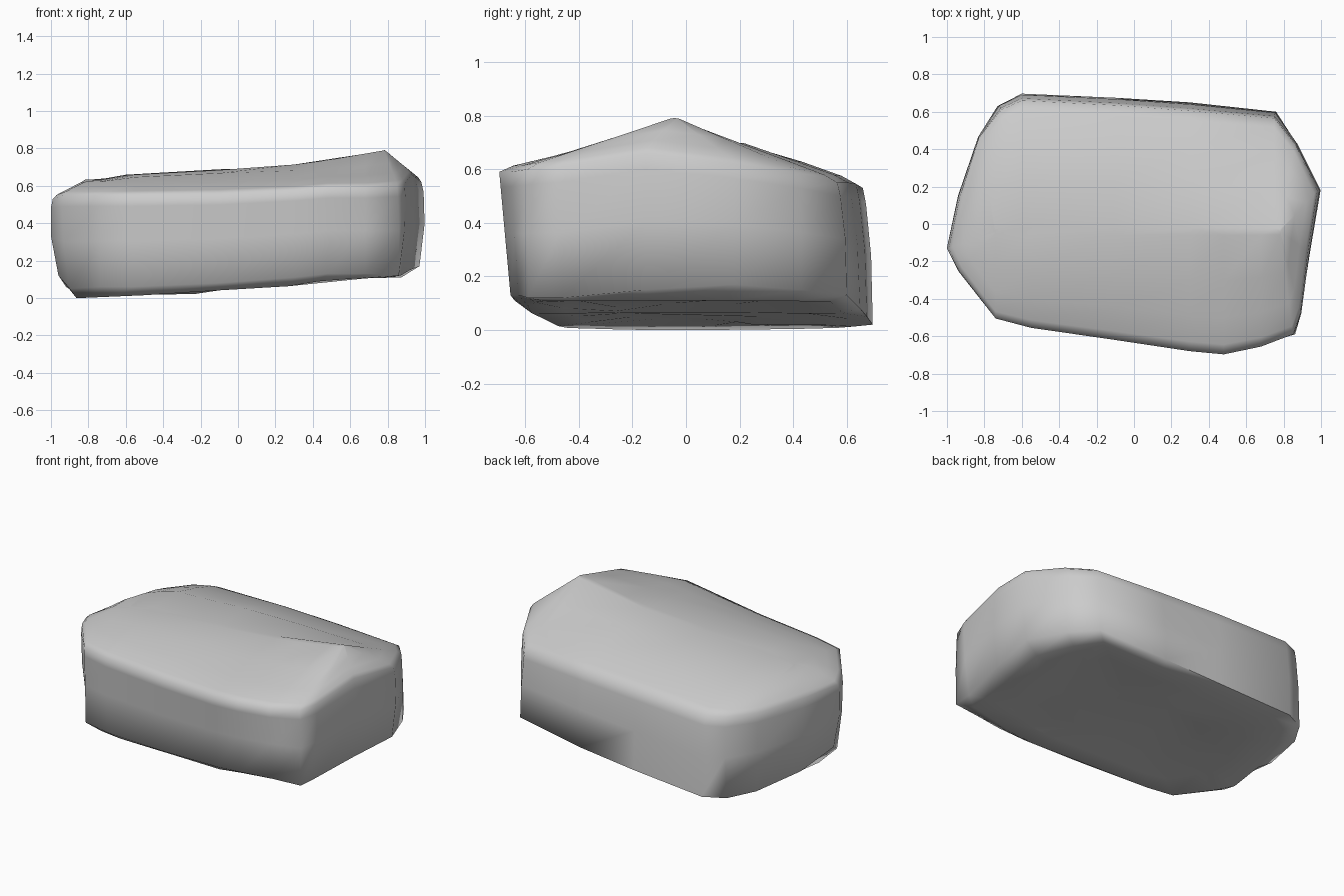
import bpy, bmesh, math

if "Cube" in bpy.data.objects:
    bpy.data.objects.remove(bpy.data.objects["Cube"])

# Outline stations: top rim x, y, z then base rim x, y, z
STATIONS = [
    (-.99, -.13, .53, -.96, -.13, .12), (-.935, -.25, .55, -.90, -.25, .05),
    (-.74, -.505, .55, -.74, -.49, .06), (-.55, -.555, .55, -.56, -.53, .06),
    (-.10, -.62, .555, -.10, -.59, .08), (.30, -.68, .575, .30, -.64, .11),
    (.48, -.697, .59, .48, -.655, .13), (.68, -.655, .59, .68, -.625, .13),
    (.85, -.59, .60, .86, -.59, .12), (.89, -.48, .61, .87, -.46, .12),
    (.93, -.15, .66, .92, -.15, .15), (.98, .18, .62, .97, .18, .17),
    (.86, .43, .58, .87, .43, .15), (.75, .565, .55, .76, .60, .13),
    (.30, .605, .55, .30, .65, .08), (-.10, .635, .545, -.10, .675, .05),
    (-.60, .66, .53, -.60, .697, .02), (-.71, .61, .53, -.73, .63, .02),
    (-.83, .46, .53, -.83, .47, .03), (-.93, .15, .53, -.92, .15, .06),
]
# Height along x of the top ridge and of the underside
RIDGE = [(-.88, .605), (-.6, .655), (-.25, .69), (0, .68), (.2, .70), (.5, .74), (.78, .795)]
UNDER = [(-.84, 0), (-.38, .02), (-.2, .04), (.16, .045), (.5, .1), (.86, .11)]


def sample(curve, x):
    if x <= curve[0][0]:
        return curve[0][1]
    for (xa, za), (xb, zb) in zip(curve, curve[1:]):
        if x <= xb:
            return za + (zb - za) * (x - xa) / (xb - xa)
    return curve[-1][1]


def mix(a, b, t):
    return a + (b - a) * t


def side_ring(t, bulge):
    # Between base (0) and top rim (1), ends and back bulge outward
    ring = []
    for tx, ty, tz, bx, by, bz in STATIONS:
        k = bulge * max(0, abs(tx) - .8) / .2
        ring.append((mix(bx, tx, t) + math.copysign(k, tx),
                     mix(by, ty, t) + (bulge * .5 if ty > .5 else 0), mix(bz, tz, t)))
    return ring


def top_ring(t, lift):
    # Closes in towards the ridge; the left part flattens into a plateau
    ring = []
    for tx, ty, tz, *_ in STATIONS:
        rx = max(-.74, min(.78, tx))
        x, y = mix(tx, rx, t), mix(ty, -.04, t)
        gain = mix(1.8 if ty > 0 else 1.4, 1, max(0, min(1, x / .7)))
        ring.append((x, y, mix(tz, sample(RIDGE, rx), min(1, t * gain)) + lift))
    return ring


def under_ring(t):
    # Slightly hollow towards the middle
    ring = []
    for *_, bx, by, bz in STATIONS:
        x, y = bx * (1 - t), by * (1 - t)
        ring.append((x, y, min(bz, sample(UNDER, x) + max(0, t - .1) * .04)))
    return ring


rings = [under_ring(.6), under_ring(.3), under_ring(.1), side_ring(0, 0),
         side_ring(.5, .025), side_ring(.88, .015), side_ring(1, 0),
         top_ring(.08, .01), top_ring(.3, .008), top_ring(.6, .004), top_ring(.97, 0)]

# Weathered stone slab lofted through the rings
bm = bmesh.new()
loops = [[bm.verts.new(p) for p in ring] for ring in rings]
n = len(STATIONS)
for lo, hi in zip(loops, loops[1:]):
    for i in range(n):
        j = (i + 1) % n
        bm.faces.new((lo[i], lo[j], hi[j], hi[i]))
caps = [bm.faces.new(loops[0][::-1]), bm.faces.new(loops[-1])]
bmesh.ops.triangulate(bm, faces=caps)
bmesh.ops.recalc_face_normals(bm, faces=bm.faces)
mesh = bpy.data.meshes.new("stone_slab")
bm.to_mesh(mesh)
bm.free()
slab = bpy.data.objects.new("stone_slab", mesh)
bpy.context.collection.objects.link(slab)
bpy.context.view_layer.objects.active = slab
slab.select_set(True)
bpy.ops.object.shade_smooth_by_angle(angle=math.radians(80))
